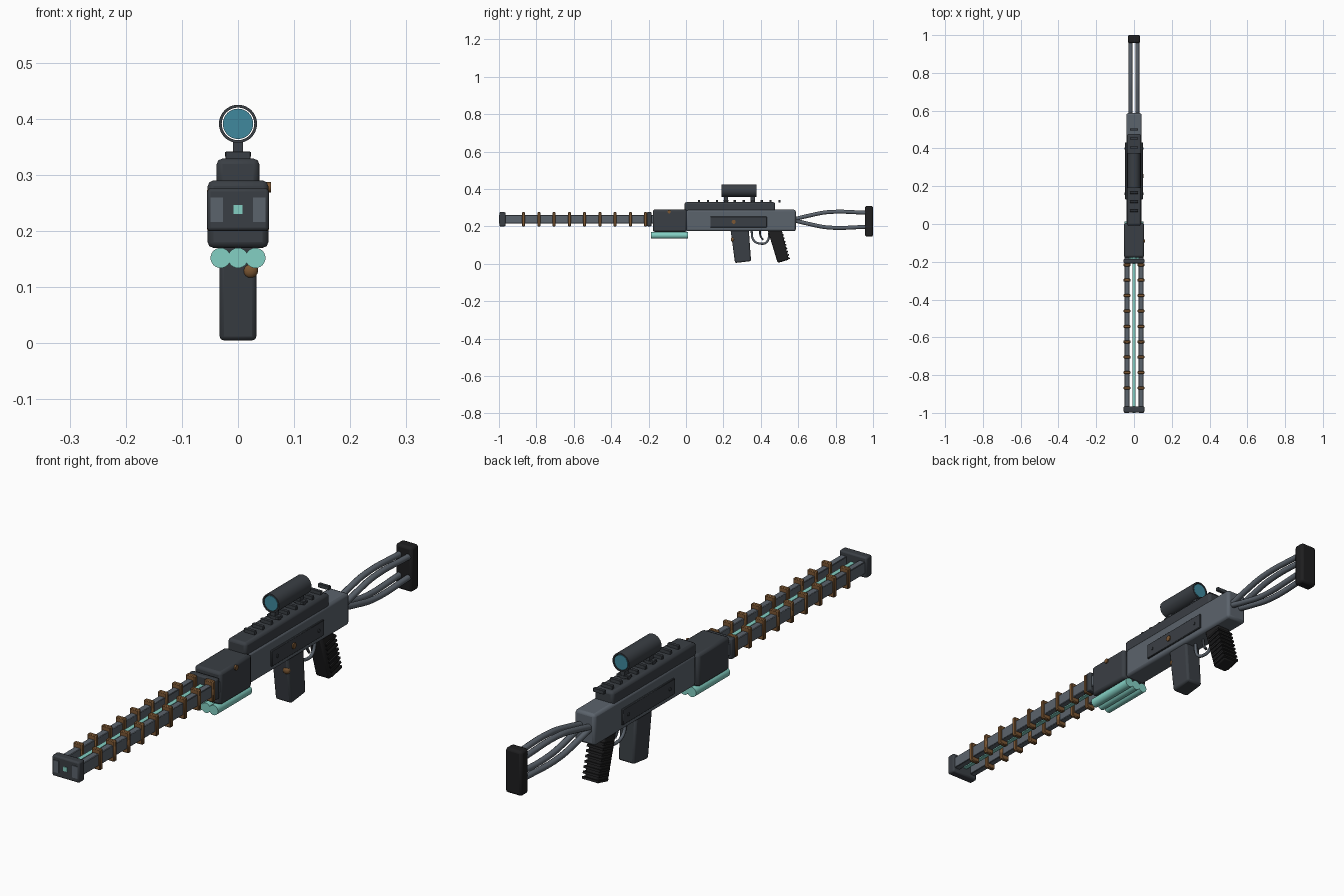
import bpy, bmesh, math
from mathutils import Vector

if "Cube" in bpy.data.objects:
    bpy.data.objects.remove(bpy.data.objects["Cube"])


def mat(name, c):
    m = bpy.data.materials.new(name)
    m.diffuse_color = (*c, 1)
    m.use_nodes = True
    m.node_tree.nodes["Principled BSDF"].inputs["Base Color"].default_value = m.diffuse_color
    return m


DARK = mat("dark gunmetal", (0.042, 0.049, 0.058))
GREY = mat("steel grey", (0.105, 0.125, 0.15))
BLACK = mat("black rubber", (0.013, 0.013, 0.014))
BRONZE = mat("bronze", (0.2, 0.095, 0.033))
CYAN = mat("pale cyan", (0.23, 0.63, 0.55))
LENS = mat("lens blue", (0.05, 0.25, 0.34))


def finish(bm, name, m, bevel=0, segs=2):
    bmesh.ops.recalc_face_normals(bm, faces=bm.faces[:])
    me = bpy.data.meshes.new(name)
    bm.to_mesh(me)
    bm.free()
    ob = bpy.data.objects.new(name, me)
    bpy.context.collection.objects.link(ob)
    me.materials.append(m)
    if bevel:
        b = ob.modifiers.new("bevel", 'BEVEL')
        b.width, b.segments = bevel, segs
    bpy.ops.object.select_all(action='DESELECT')
    ob.select_set(True)
    bpy.context.view_layer.objects.active = ob
    bpy.ops.object.shade_smooth_by_angle(angle=math.radians(35))
    return ob


def prism(name, pts, x0, x1, m, bevel=0, segs=2):
    """Extrude a side (y, z) profile from x0 to x1."""
    bm = bmesh.new()
    f = bm.faces.new([bm.verts.new((x0, y, z)) for y, z in pts])
    r = bmesh.ops.extrude_face_region(bm, geom=[f])
    for v in r["geom"]:
        if isinstance(v, bmesh.types.BMVert):
            v.co.x = x1
    return finish(bm, name, m, bevel, segs)


def box(name, x, y, z, m, bevel=0, segs=2):
    return prism(name, [(y[0], z[0]), (y[1], z[0]), (y[1], z[1]), (y[0], z[1])],
                 x[0], x[1], m, bevel, segs)


def rod(name, a, b, r, m, n=24, bevel=0):
    a, b = Vector(a), Vector(b)
    bm = bmesh.new()
    bmesh.ops.create_cone(bm, cap_ends=True, segments=n, radius1=r, radius2=r,
                          depth=(b - a).length)
    q = (b - a).to_track_quat('Z', 'Y')
    for v in bm.verts:
        v.co = q @ v.co + (a + b) / 2
    return finish(bm, name, m, bevel)


def tube(name, pts, r, m):
    cu = bpy.data.curves.new(name, 'CURVE')
    cu.dimensions = '3D'
    cu.bevel_depth, cu.bevel_resolution, cu.resolution_u = r, 3, 8
    cu.use_fill_caps = True
    s = cu.splines.new('BEZIER')
    s.bezier_points.add(len(pts) - 1)
    for p, c in zip(s.bezier_points, pts):
        p.co = c
        p.handle_left_type = p.handle_right_type = 'AUTO'
    cu.materials.append(m)
    ob = bpy.data.objects.new(name, cu)
    bpy.context.collection.objects.link(ob)
    return ob


def dome(name, loc, r, squash, m):
    bm = bmesh.new()
    bmesh.ops.create_uvsphere(bm, u_segments=16, v_segments=8, radius=r)
    for v in bm.verts:
        v.co = Vector(v.co[i] * squash[i] + loc[i] for i in range(3))
    return finish(bm, name, m)


# barrel: twin rails with bronze coils, glowing core and end blocks
for s in (-1, 1):
    side = "left" if s < 0 else "right"
    box(f"rail_{side}", (s * 0.037 - 0.012, s * 0.037 + 0.012), (-0.995, -0.16), (0.216, 0.26),
        GREY, 0.002, 1)
    box(f"muzzle_plate_{side}", (s * 0.038 - 0.011, s * 0.038 + 0.011), (-1.0, -0.99),
        (0.216, 0.26), GREY)
    for i in range(9):
        y = -0.868 + i * 0.0815
        box(f"coil_{side}_{i}", (s * 0.037 - 0.018, s * 0.037 + 0.018), (y - 0.008, y + 0.008),
            (0.2, 0.276), BRONZE, 0.003, 1)
box("energy_core", (-0.008, 0.008), (-1.0, -0.16), (0.23, 0.246), CYAN)
box("muzzle_block", (-0.055, 0.055), (-0.998, -0.965), (0.2, 0.276), DARK, 0.006)
box("barrel_collar", (-0.055, 0.055), (-0.208, -0.185), (0.2, 0.276), DARK, 0.005)

# front housing and energy cells
box("front_housing", (-0.054, 0.054), (-0.177, 0.004), (0.17, 0.29), DARK, 0.01)
for i, x in enumerate((-0.031, 0, 0.031)):
    rod(f"energy_cell_{i}", (x, -0.186, 0.152), (x, 0.012, 0.152), 0.018, CYAN)
rod("housing_bolt", (0.05, -0.09, 0.278), (0.059, -0.09, 0.278), 0.009, BRONZE, 12)

# receiver, cover and sight rail
box("receiver", (-0.041, 0.041), (0, 0.587), (0.174, 0.289), GREY, 0.01)
box("top_cover", (-0.038, 0.038), (-0.008, 0.477), (0.275, 0.329), DARK, 0.01)
for i in range(10):
    y = 0.07 + i * 0.0478
    box(f"rail_tooth_{i}", (-0.022, 0.022), (y - 0.006, y + 0.006), (0.328, 0.342), DARK, 0.001, 1)

# side plates and screws
for s in (-1, 1):
    side = "left" if s < 0 else "right"
    box(f"side_plate_{side}", (s * 0.035, s * 0.047), (0.13, 0.432), (0.194, 0.252), DARK, 0.002, 1)
    for i, y in enumerate((0.16, 0.4)):
        rod(f"plate_screw_{side}_{i}", (s * 0.045, y, 0.223), (s * 0.05, y, 0.223), 0.006, DARK, 12)
rod("plate_bolt", (0.045, 0.255, 0.224), (0.051, 0.255, 0.224), 0.011, BRONZE, 12)

# optic: hollow tube, lenses and posts
bm = bmesh.new()
prof = [(0.034, 0.19), (0.034, 0.377), (0.029, 0.377), (0.029, 0.19)]
N = 32
rings = [[bm.verts.new((r * math.cos(2 * math.pi * k / N), y, 0.391 + r * math.sin(2 * math.pi * k / N)))
          for k in range(N)] for r, y in prof]
for i in range(4):
    a, b = rings[i], rings[(i + 1) % 4]
    for k in range(N):
        j = (k + 1) % N
        bm.faces.new((a[k], a[j], b[j], b[k]))
finish(bm, "optic_tube", DARK)
for n, y in (("front", 0.191), ("rear", 0.371)):
    rod(f"optic_lens_{n}", (0, y, 0.391), (0, y + 0.005, 0.391), 0.027, LENS, 32)
for i, y in enumerate((0.213, 0.357)):
    box(f"optic_post_{i}", (-0.009, 0.009), (y - 0.011, y + 0.011), (0.328, 0.361), DARK)
    box(f"optic_foot_{i}", (-0.023, 0.023), (y - 0.013, y + 0.013), (0.333, 0.341), DARK)

# magazine
prism("magazine", [(0.237, 0.19), (0.335, 0.19), (0.348, 0.014), (0.262, 0.004)],
      -0.033, 0.033, DARK, 0.008)
dome("magazine_button", (0.022, 0.25, 0.13), 0.014, (1, 0.7, 1), BRONZE)

# trigger and guard
tube("trigger_guard", [(0, 0.35, 0.18), (0, 0.362, 0.125), (0, 0.395, 0.108), (0, 0.43, 0.115),
                       (0, 0.448, 0.18)], 0.006, GREY)
tube("trigger", [(0, 0.395, 0.18), (0, 0.398, 0.15), (0, 0.412, 0.127)], 0.005, DARK)

# grip with ribs
prism("grip", [(0.437, 0.18), (0.512, 0.18), (0.55, 0.022), (0.49, 0.004)],
      -0.029, 0.029, BLACK, 0.008)
for i in range(8):
    t = i / 7
    y, z = 0.515 + 0.033 * t, 0.155 - 0.125 * t
    prism(f"grip_rib_{i}", [(y - 0.05, z - 0.018), (y + 0.008, z - 0.004), (y + 0.006, z + 0.004),
                            (y - 0.052, z - 0.010)], -0.033, 0.033, BLACK)

# skeleton stock and butt pad
for s in (-1, 1):
    x = s * 0.018
    for n, h in (("upper", 0.041), ("lower", -0.041)):
        tube(f"stock_tube_{n}_{'left' if s < 0 else 'right'}",
             [(x, 0.575, 0.235 + h * 0.05), (x, 0.65, 0.235 + h * 0.5), (x, 0.76, 0.235 + h),
              (x, 0.97, 0.235 + h * 0.92)], 0.011, GREY)
box("butt_pad", (-0.033, 0.033), (0.957, 1.0), (0.145, 0.309), BLACK, 0.009)
